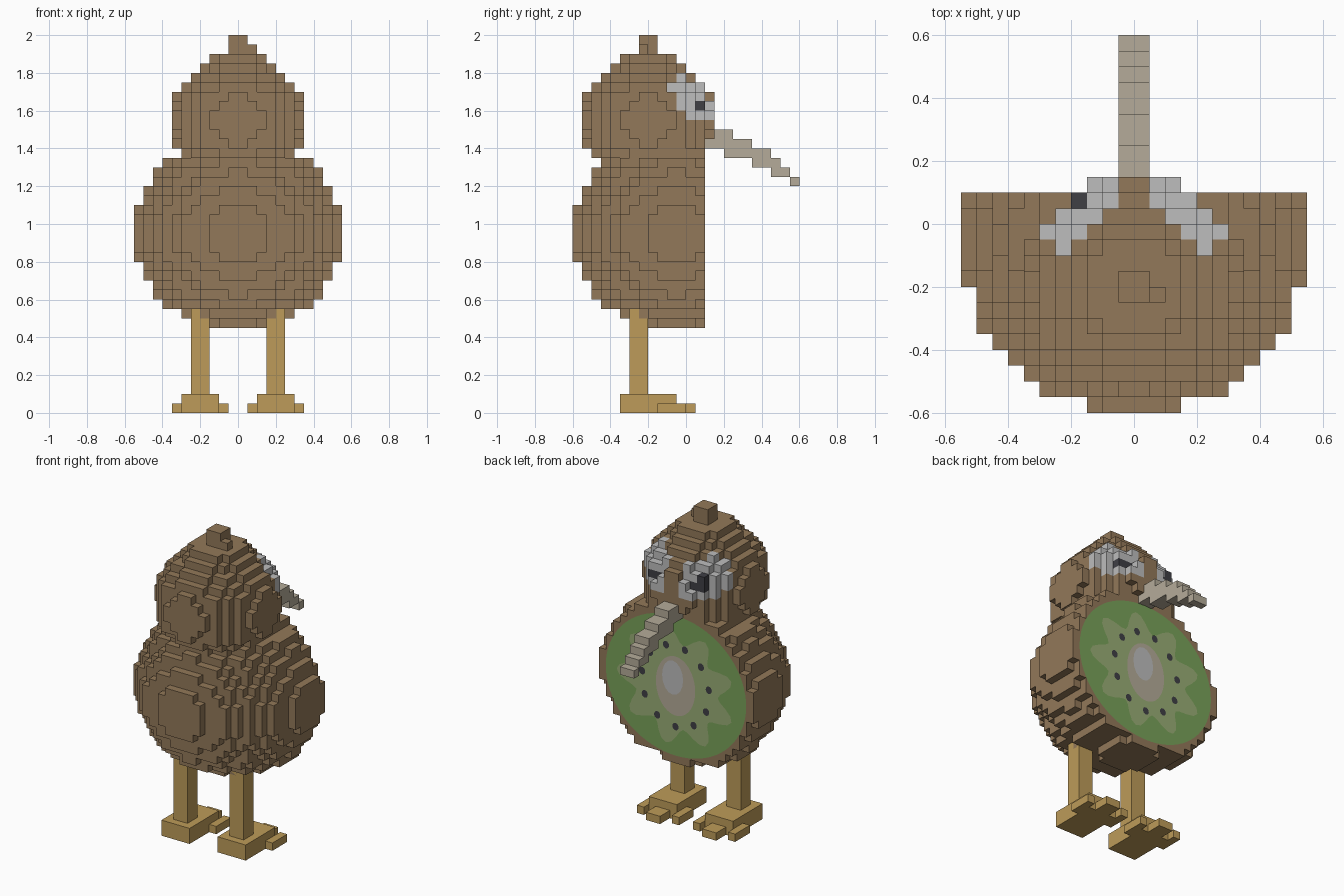
import bpy, bmesh, math

if "Cube" in bpy.data.objects:
    bpy.data.objects.remove(bpy.data.objects["Cube"], do_unlink=True)

U = 0.05  # size of one block


def material(name, rgb):
    m = bpy.data.materials.new(name)
    m.use_nodes = True
    m.diffuse_color = (*rgb, 1)
    m.node_tree.nodes["Principled BSDF"].inputs["Base Color"].default_value = (*rgb, 1)
    return m


brown = material("brown", (0.29, 0.19, 0.10))
white = material("pale grey", (0.51, 0.51, 0.51))
dark = material("dark grey", (0.05, 0.05, 0.06))
tan = material("beige", (0.46, 0.41, 0.32))
gold = material("ochre", (0.51, 0.33, 0.10))
green = material("green", (0.19, 0.36, 0.10))
light_green = material("light green", (0.32, 0.42, 0.18))


def finish(name, bm, mats):
    me = bpy.data.meshes.new(name)
    bm.to_mesh(me)
    bm.free()
    for m in mats:
        me.materials.append(m)
    ob = bpy.data.objects.new(name, me)
    bpy.context.collection.objects.link(ob)
    return ob


def disc_stack(radii, z0, cy, keep):
    """Set of block indices: one round layer of blocks per radius."""
    cells = set()
    for k, r in enumerate(radii):
        for i in range(-12, 12):
            for j in range(-14, 14):
                x, y, z = (i + .5) * U, (j + .5) * U, z0 + (k + .5) * U
                if x * x + (y - cy) ** 2 <= r * r and keep(x, y, z):
                    cells.add((i, j, round(z0 / U) + k))
    return cells


def block_mesh(name, cells, mats, paint=lambda x, y, z: 0):
    """Outer skin of a set of blocks, coloured block by block."""
    bm = bmesh.new()
    verts = {}

    def vert(p):
        if p not in verts:
            verts[p] = bm.verts.new([c * U for c in p])
        return verts[p]

    for c in cells:
        for axis in range(3):
            for side in (0, 1):
                n = list(c)
                n[axis] += 2 * side - 1
                if tuple(n) in cells:
                    continue
                a, b = (axis + 1) % 3, (axis + 2) % 3
                ring = []
                for da, db in ((0, 0), (1, 0), (1, 1), (0, 1)):
                    p = list(c)
                    p[axis] += side
                    p[a] += da
                    p[b] += db
                    ring.append(vert(tuple(p)))
                f = bm.faces.new(ring if side else ring[::-1])
                f.material_index = paint(*[(v + .5) * U for v in c])
    bmesh.ops.dissolve_limit(bm, angle_limit=0.01, verts=bm.verts[:],
                             edges=bm.edges[:], delimit={'MATERIAL'})
    return finish(name, bm, mats)


def boxes(name, mat, spans):
    """Boxes given as (x0, x1, y0, y1, z0, z1)."""
    bm = bmesh.new()
    for x0, x1, y0, y1, z0, z1 in spans:
        for v in bmesh.ops.create_cube(bm, size=1)["verts"]:
            v.co = ((x0 + x1) / 2 + v.co.x * (x1 - x0),
                    (y0 + y1) / 2 + v.co.y * (y1 - y0),
                    (z0 + z1) / 2 + v.co.z * (z1 - z0))
    return finish(name, bm, [mat])


# Body: stepped ball sliced flat
half = [.16, .31, .39, .43, .46, .49, .51, .535, .55, .55]
body = disc_stack(half + half[::-1], .45, -.05, lambda x, y, z: y < .1)
block_mesh("body", body, [brown])

# Head with a small tuft on top
head_radii = [.3, .33, .345, .35, .35, .345, .33, .3, .25, .2, .15]
head = disc_stack(head_radii, 1.35, -.2, lambda x, y, z: y < .1 or z > 1.45)
head |= {(i, j, k) for i in (-1, 0) for j in (-5, -4) for k in (38, 39)}
head.add((1, -5, 38))

# Eye patch: y range for each layer, from low to high
patch = {31: (0, .15), 32: (-.05, .15), 33: (-.05, .1), 34: (-.1, .1), 35: (-.1, .05)}


def paint_head(x, y, z):
    layer = int(z / U)
    if .05 < y < .1 and abs(x) > .1 and layer == 32:
        return 2
    if .05 < y < .1 and x < -.15 and layer == 33:
        return 2
    if layer in patch and abs(x) > .05 and abs(x) + y > .125:
        low, high = patch[layer]
        return int(low < y < high)
    return 0


block_mesh("head", head, [brown, white, dark], paint_head)

# Beak: steps running forward and down
boxes("beak", tan, [(-.05, .05, *s) for s in (
    (.1, .25, 1.4, 1.5), (.2, .35, 1.35, 1.45), (.35, .45, 1.3, 1.4),
    (.45, .5, 1.25, 1.35), (.5, .55, 1.25, 1.3), (.55, .6, 1.2, 1.25))])

# Legs and feet
for name, c in (("left", .2), ("right", -.2)):
    boxes(name + "_leg", gold, [(c - .05, c + .05, -.3, -.2, .1, .58)])
    boxes(name + "_foot", gold, [(c - .1, c + .1, -.35, -.05, 0, .1)])
    boxes(name + "_toes", gold, [
        (c - .15, c - .1, -.15, 0, 0, .05), (c + .1, c + .15, -.15, 0, 0, .05),
        (c - .05, c + .05, -.05, .05, 0, .05)])


# Fruit slice painted on the flat face
def plate(name, mat, y, ovals, lobes=0, depth=0.0):
    bm = bmesh.new()
    for cx, cz, rx, rz in ovals:
        n = 72 if rx > .1 else 16
        ring = []
        for i in range(n):
            t = -math.tau * i / n
            r = 1 + depth * math.cos(lobes * t)
            ring.append(bm.verts.new((cx + rx * r * math.cos(t), y,
                                      cz + rz * r * math.sin(t))))
        bm.faces.new(ring)
    return finish(name, bm, [mat])


mid = .95
plate("fruit_flesh", green, .102, [(0, mid, .5, .45)])
plate("fruit_rays", light_green, .104, [(0, mid, .36, .33)], 9, .17)
plate("fruit_core", tan, .106, [(0, mid, .14, .19)])
plate("fruit_core_centre", white, .108, [(.02, mid + .05, .075, .11)])
seeds = [math.tau * (i + .25) / 11 for i in range(11)]
plate("fruit_seeds", dark, .108,
      [(.24 * math.cos(t), mid + .26 * math.sin(t), .022, .024) for t in seeds])
